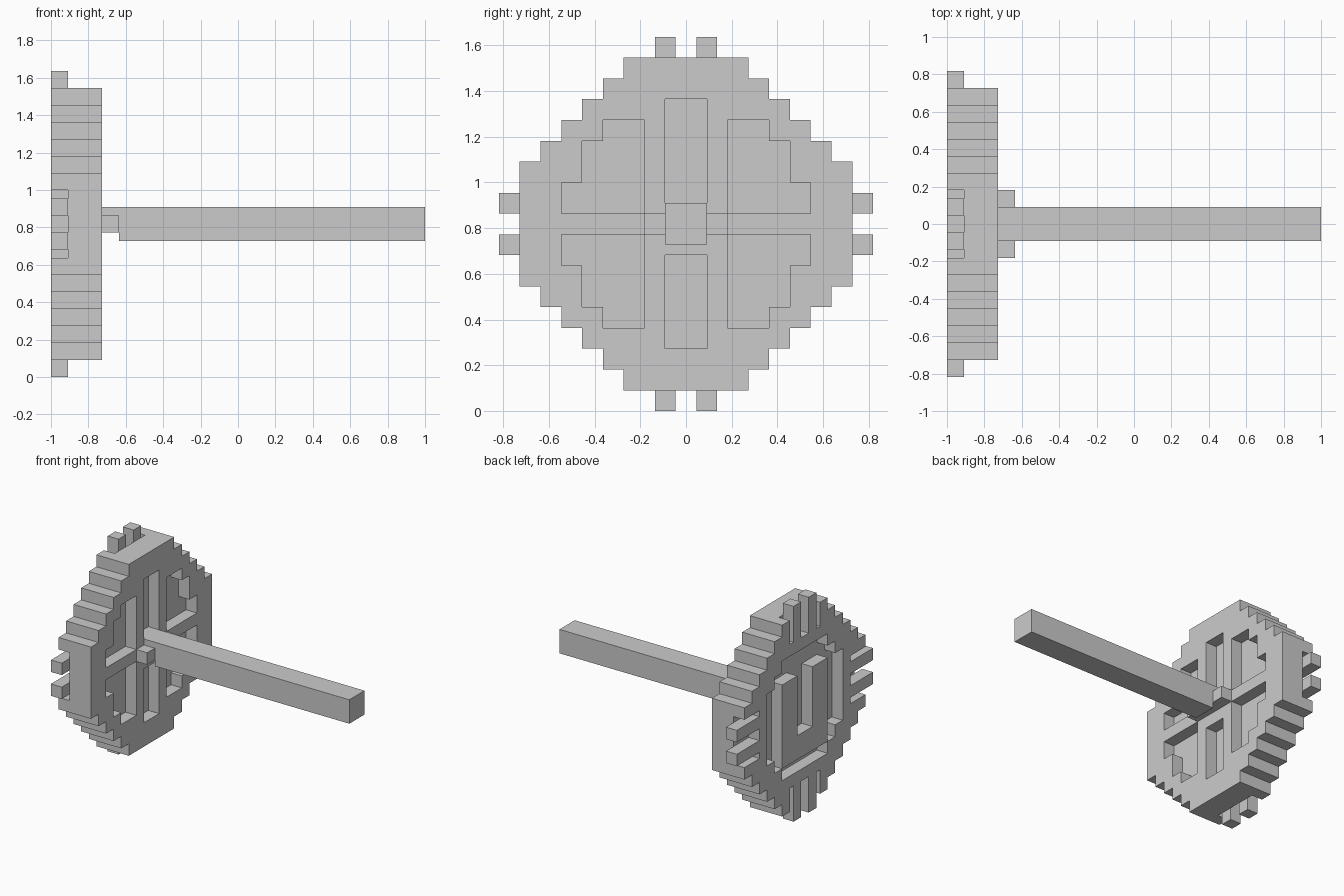
import bpy, bmesh

if "Cube" in bpy.data.objects:
    bpy.data.objects.remove(bpy.data.objects["Cube"])

U = 2 / 22          # one block
CZ = 9              # height of the wheel centre in blocks


def add_prism(bm, pts, x0, x1):
    """Extrude a (y, z) outline, in blocks about the centre, from x0 to x1."""
    vs = [bm.verts.new((x0 * U, y * U, (z + CZ) * U)) for y, z in pts]
    face = bm.faces.new(vs)
    out = bmesh.ops.extrude_face_region(bm, geom=[face])
    moved = [g for g in out["geom"] if isinstance(g, bmesh.types.BMVert)]
    bmesh.ops.translate(bm, verts=moved, vec=((x1 - x0) * U, 0, 0))


def make(name, prisms):
    bm = bmesh.new()
    for pts, x0, x1 in prisms:
        add_prism(bm, pts, x0, x1)
    bmesh.ops.recalc_face_normals(bm, faces=bm.faces)
    me = bpy.data.meshes.new(name)
    bm.to_mesh(me)
    bm.free()
    ob = bpy.data.objects.new(name, me)
    bpy.context.collection.objects.link(ob)
    return ob


def rect(y0, y1, z0, z1):
    return [(y0, z0), (y1, z0), (y1, z1), (y0, z1)]


def stairs(r, flat):
    """Stepped round outline of radius r with flats of half width `flat`."""
    q = [(r, flat)]
    for i in range(r - flat):
        y, z = q[-1]
        q += [(y - 1, z), (y - 1, z + 1)] if i else [(y, z), (y - 1, z), (y - 1, z + 1)]
    q = q[1:] + [(flat, r)] if q[-1] != (flat, r) else q[1:]
    top = q + [(-y, z) for y, z in reversed(q)]
    return top + [(-y, -z) for y, z in top]


def turn(pts, n):
    for _ in range(n):
        pts = [(-z, y) for y, z in pts]
    return pts


# Wheel body
disc = make("wheel_disc", [(stairs(8, 3), -11, -8)])

# Cutters: back recess, rim notches, front pockets and slots
cuts = [(stairs(5, 3), -11.2, -10)]
cuts += [(turn(rect(-2, 2, 6, 8.5), n), -11.2, -10) for n in range(4)]
pocket = [(2, .5), (6, .5), (6, 2), (5, 2), (5, 4), (4, 4), (4, 5), (2, 5)]
cuts += [([(sy * y, sz * z) for y, z in pocket], -9, -7.8)
         for sy in (1, -1) for sz in (1, -1)]
cuts += [(rect(-1, 1, 1, 5 + 1), -9, -7.8), (rect(-1, 1, -6, -1.5), -9, -7.8)]
cutter = make("wheel_cutter", cuts)
cutter.hide_render = True

mod = disc.modifiers.new("carve", "BOOLEAN")
mod.operation = "DIFFERENCE"
mod.solver = "EXACT"
mod.object = cutter
bpy.context.view_layer.update()
carved = bpy.data.meshes.new_from_object(
    disc.evaluated_get(bpy.context.evaluated_depsgraph_get()))
disc.modifiers.clear()
disc.data = carved
bpy.data.objects.remove(cutter)

# Pairs of prongs lying in the four rim notches
make("rim_prongs", [(turn(rect(y, y + 1, 6, 9), n), -11, -10)
                    for n in range(4) for y in (-1.5, .5)])

# Forked plate on the back
make("back_fork", [([(-3, -4), (3, -4), (3, 3), (1, 3), (1, -2),
                     (-1, -2), (-1, 3), (-3, 3)], -11, -10)])

# Hub and axle
make("hub", [([(-2, -.5), (2, -.5), (2, .5), (1, .5), (1, 1),
               (-1, 1), (-1, .5), (-2, .5)], -8, -7)])
make("axle", [(rect(-1, 1, -1, 1), -7, 11)])
